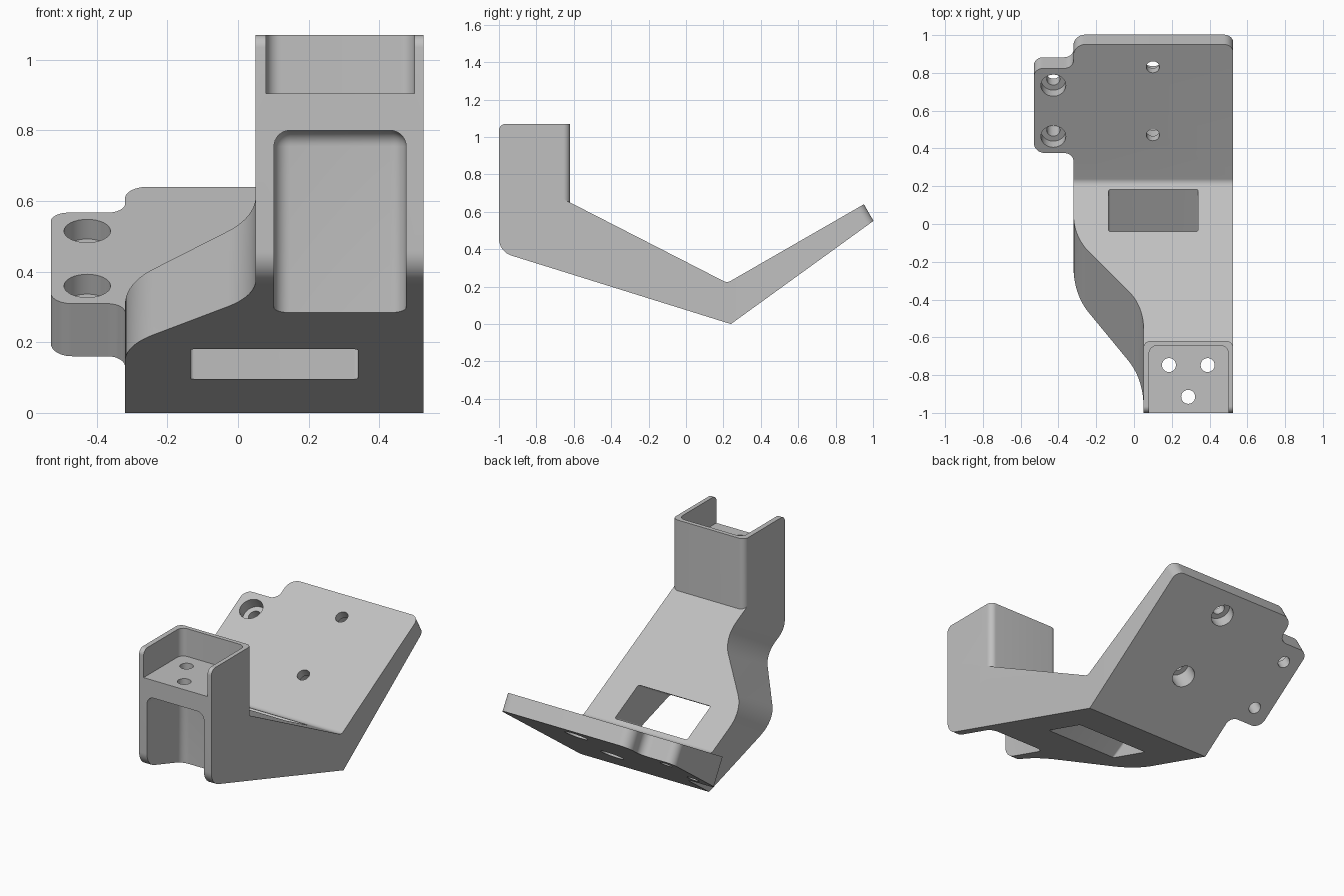
import bpy, bmesh, math
from mathutils import Vector

old = bpy.data.objects.get("Cube")
if old:
    bpy.data.objects.remove(old)

grey = bpy.data.materials.new("plain grey")
grey.use_nodes = True
grey.diffuse_color = (0.53, 0.53, 0.53, 1)
grey.node_tree.nodes["Principled BSDF"].inputs["Base Color"].default_value = (0.53, 0.53, 0.53, 1)

# The mounting plate leans 30 degrees: u runs up the plate, w is its normal
C, S = math.cos(math.radians(30)), 0.5


def tilted(x, u, w):
    return (x, C * u - S * w, S * u + C * w)


PLANES = {
    "side": lambda a, b, c: (c, a, b),             # y, z drawn, pushed along x
    "plan": lambda a, b, c: (a, b, c),             # x, y drawn, pushed along z
    "plate": lambda a, b, c: tilted(a, b, c),      # x, u drawn, pushed along w
    "section": lambda a, b, c: tilted(a, c, b),    # x, w drawn, pushed along u
}


def rounded(points, steps=10):
    """Polygon outline; an optional third value is the corner radius."""
    out = []
    for i, p in enumerate(points):
        v = Vector(p[:2])
        if len(p) < 3:
            out.append(v)
            continue
        a = (Vector(points[i - 1][:2]) - v).normalized()
        b = (Vector(points[(i + 1) % len(points)][:2]) - v).normalized()
        half = a.angle(b) / 2
        centre = v + (a + b).normalized() * p[2] / math.sin(half)
        start = v + a * p[2] / math.tan(half) - centre
        end = v + b * p[2] / math.tan(half) - centre
        sweep = start.angle(end)
        for k in range(steps + 1):
            t = k / steps
            out.append(centre + (start * math.sin((1 - t) * sweep)
                                 + end * math.sin(t * sweep)) / math.sin(sweep))
    return out


def prism(name, plane, outline, lo, hi):
    place = PLANES[plane]
    bm = bmesh.new()
    ends = [[bm.verts.new(place(p[0], p[1], c)) for p in outline] for c in (lo, hi)]
    for end in ends:
        bm.faces.new(end)
    n = len(outline)
    for i in range(n):
        j = (i + 1) % n
        bm.faces.new((ends[0][i], ends[0][j], ends[1][j], ends[1][i]))
    bmesh.ops.recalc_face_normals(bm, faces=bm.faces)
    mesh = bpy.data.meshes.new(name)
    bm.to_mesh(mesh)
    bm.free()
    obj = bpy.data.objects.new(name, mesh)
    bpy.context.collection.objects.link(obj)
    mesh.materials.append(grey)
    return obj


def box(x0, x1, y0, y1, r):
    return rounded([(x0, y0, r), (x1, y0, r), (x1, y1, r), (x0, y1, r)])


def circle(x, y, r, n=32):
    return [(x + r * math.cos(math.tau * i / n), y + r * math.sin(math.tau * i / n))
            for i in range(n)]


def apply(obj, mod):
    bpy.context.view_layer.objects.active = obj
    bpy.ops.object.modifier_apply(modifier=mod.name)


def combine(obj, tool, operation):
    mod = obj.modifiers.new("combine", "BOOLEAN")
    mod.operation, mod.solver, mod.object = operation, "EXACT", tool
    apply(obj, mod)
    bpy.data.objects.remove(tool)


# Sloping arm and tapered plate, drawn from the side
bracket = prism("bracket", "side", rounded([
    (-1.1, 0.896), (0.22, 0.22, 0.04), (1.3, 0.841), (1.3, 0.767),
    (0.24, 0), (0, -0.174), (-1.1, -0.174)]), -0.7, 0.525)

# Narrowing of the arm towards the front
combine(bracket, prism("arm_shape", "section", rounded([
    (-0.7, -0.5), (0.525, -0.5), (0.525, 2), (0.05, 2), (0.05, 0.697, 0.25),
    (-0.32, 0.351, 0.25), (-0.32, 0.1), (-0.7, 0.1)]), -3, 3), "INTERSECT")

# Upright column
combine(bracket, prism("column", "plan",
        box(0.05, 0.525, -1.2, -0.62, 0.035), 0.55, 1.3), "UNION")

# Rounded front and sloping underside
combine(bracket, prism("side_limits", "side", rounded([
    (-1, 1.07, 0.035), (1.5, 1.07), (1.5, -0.393), (-1, 0.387, 0.095)]), -1, 1), "INTERSECT")

# Plate outline with side tab
combine(bracket, prism("plate_shape", "plate", rounded([
    (-0.32, -3), (0.525, -3), (0.525, 1.144, 0.05), (-0.32, 1.144, 0.065),
    (-0.32, 0.997, 0.05), (-0.53, 0.997, 0.05), (-0.53, 0.48, 0.06),
    (-0.32, 0.48, 0.05)]), -3, 3), "INTERSECT")

# Hollow front of the column
hollow = prism("hollow", "plan", [(0.102, -1.3), (0.476, -1.3), (0.476, -0.67), (0.102, -0.67)], -0.3, 0.8)
soft = hollow.modifiers.new("soft", "BEVEL")
soft.width, soft.segments = 0.045, 8
apply(hollow, soft)
combine(bracket, hollow, "DIFFERENCE")

# Open tray at the top of the column, with three screw holes
combine(bracket, prism("tray", "plan", box(0.08, 0.5, -1.3, -0.645, 0.04), 0.905, 1.4), "DIFFERENCE")
for x, y in ((0.185, -0.747), (0.39, -0.747), (0.287, -0.915)):
    combine(bracket, prism("tray_hole", "plan", circle(x, y, 0.037), 0.7, 1.0), "DIFFERENCE")

# Window through the arm, level with the plate surface
combine(bracket, prism("window", "section", box(-0.135, 0.34, 0.115, 0.325, 0.01), -2, 2), "DIFFERENCE")

# Stepped plate holes: tab ones open wide above, the others below
for x, u, lo, hi in ((-0.427, 0.893, 0.015, 0.3), (-0.427, 0.581, 0.015, 0.3),
                     (0.1, 1.005, -0.3, 0.03), (0.1, 0.59, -0.3, 0.03)):
    combine(bracket, prism("wide_hole", "plate", circle(x, u, 0.066), lo, hi), "DIFFERENCE")
    combine(bracket, prism("screw_hole", "plate", circle(x, u, 0.035), -0.3, 0.3), "DIFFERENCE")

bpy.ops.object.select_all(action="DESELECT")
bracket.select_set(True)
bpy.context.view_layer.objects.active = bracket
bpy.ops.object.shade_smooth_by_angle(angle=math.radians(30))
